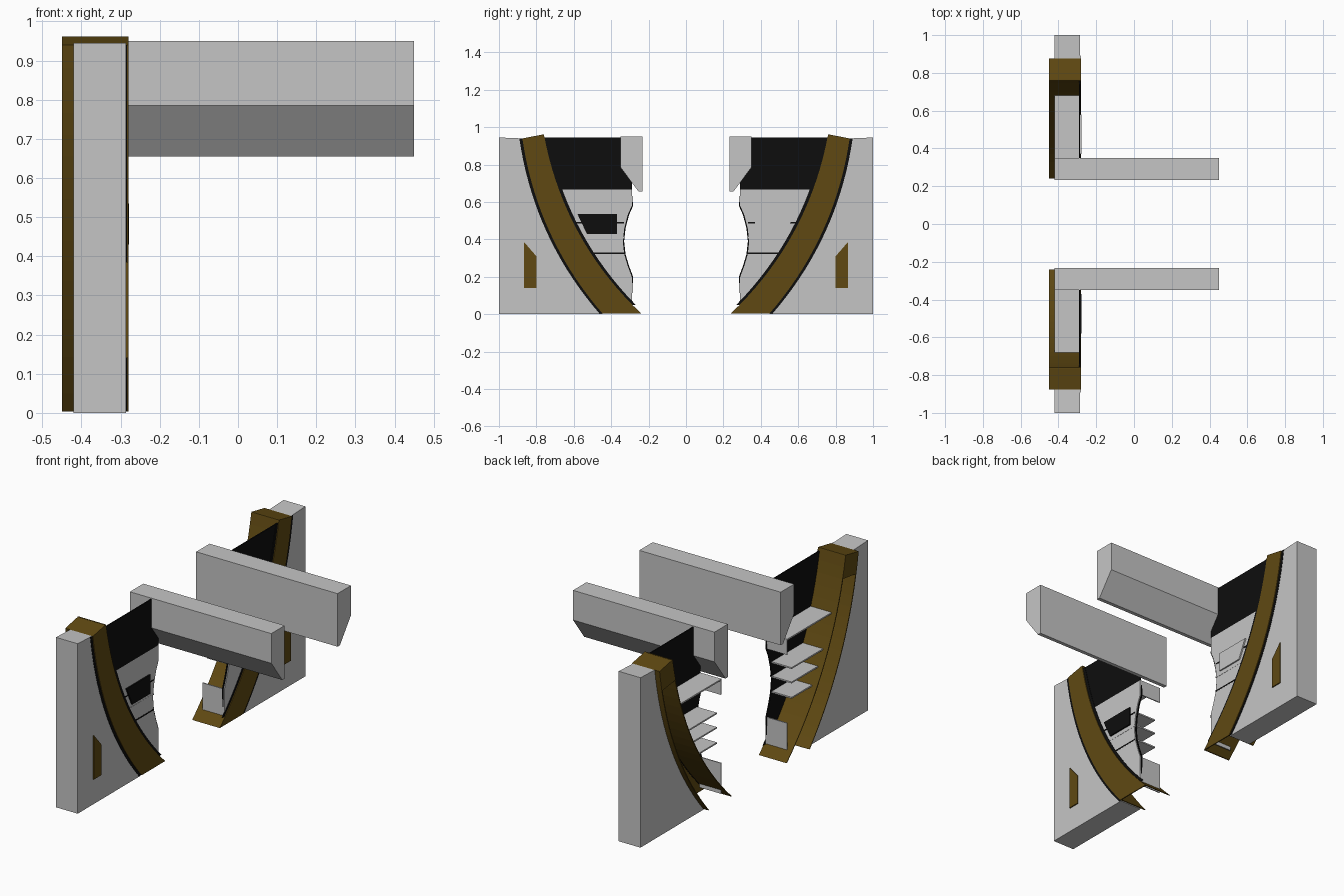
import bpy
import bmesh
from mathutils import Vector

cube = bpy.data.objects.get("Cube")
if cube:
    bpy.data.objects.remove(cube, do_unlink=True)


def material(name, rgb):
    m = bpy.data.materials.new(name)
    m.use_nodes = True
    m.diffuse_color = (*rgb, 1)
    bsdf = next(n for n in m.node_tree.nodes if n.type == 'BSDF_PRINCIPLED')
    bsdf.inputs["Base Color"].default_value = (*rgb, 1)
    return m


GREY = material("light grey", (0.56, 0.56, 0.56))
BROWN = material("dark bronze", (0.115, 0.066, 0.006))
BLACK = material("black", (0.004, 0.004, 0.004))


def prism(name, profile, x0, x1, mat, side):
    """Extrude a (distance from centre, height) outline along x."""
    bm = bmesh.new()
    verts = [bm.verts.new((x0, side * d, z)) for d, z in profile]
    face = bm.faces.new(verts)
    new = bmesh.ops.extrude_face_region(bm, geom=[face])["geom"]
    moved = [v for v in new if isinstance(v, bmesh.types.BMVert)]
    bmesh.ops.translate(bm, verts=moved, vec=(x1 - x0, 0, 0))
    bmesh.ops.recalc_face_normals(bm, faces=bm.faces[:])
    mesh = bpy.data.meshes.new(name)
    bm.to_mesh(mesh)
    bm.free()
    mesh.materials.append(mat)
    obj = bpy.data.objects.new(("front_" if side < 0 else "rear_") + name, mesh)
    bpy.context.scene.collection.objects.link(obj)
    return obj


def rect(d0, d1, z0, z1):
    return [(d0, z0), (d1, z0), (d1, z1), (d0, z1)]


def bow(a, b, sag, steps=18):
    """Curve from a to b bulging outward and down by sag."""
    a, b = Vector(a), Vector(b)
    along = (b - a).normalized()
    out = Vector((-along.y, along.x))
    if out.x < 0:
        out = -out
    pts = []
    for i in range(steps + 1):
        t = i / steps
        p = a.lerp(b, t) + out * (4 * sag * t * (1 - t))
        pts.append((p.x, p.y))
    return pts


def shift(pts, d, top=1.0):
    return [(p + d, min(z, top)) for p, z in pts]


def at_height(pts, h):
    """Distance of a descending curve at height h."""
    for (d0, z0), (d1, z1) in zip(pts, pts[1:]):
        if z1 <= h <= z0:
            return d0 + (d1 - d0) * (z0 - h) / (z0 - z1)
    return pts[-1][0]


outer = bow((0.875, 0.94), (0.447, 0.004), 0.075)
inner = bow((0.76, 0.962), (0.24, 0.004), 0.088)
notch = [(0.29, 0.58), (0.312, 0.53), (0.33, 0.46), (0.338, 0.39),
         (0.33, 0.32), (0.312, 0.26), (0.29, 0.2)]
BACK, FACE = -0.42, -0.286       # depth of the wall
SHELF_TOP = 0.667

for side in (-1, 1):
    # Buttress wall and overhead beam
    prism("wall", [(1, 0), (1, 0.945)] + outer + [(0.447, 0)], BACK, FACE, GREY, side)
    prism("beam", [(0.35, 0.95), (0.232, 0.95), (0.232, 0.655), (0.253, 0.655),
                   (0.35, 0.785)], BACK, 0.45, GREY, side)

    # Arch channel: front plate, two curved sheets, cap and short back plate
    prism("arch_front", outer + inner[::-1], FACE, -0.28, BROWN, side)
    prism("arch_outer_sheet", outer + shift(outer, -0.006)[::-1], -0.45, FACE, BROWN, side)
    prism("arch_inner_sheet", inner + shift(inner, 0.006)[::-1], -0.45, FACE, BROWN, side)
    prism("arch_cap", [outer[0], inner[0], shift(inner, 0.002)[1], shift(outer, -0.002)[1]],
          -0.449, FACE, BROWN, side)
    prism("arch_back_plate", outer[:3] + inner[:3][::-1], -0.45, -0.444, BROWN, side)

    # Black seams along both edges of the arch
    prism("outer_seam", shift(outer, 0.016, 0.945) + shift(outer, -0.01, 0.945)[::-1],
          -0.288, -0.284, BLACK, side)
    prism("inner_seam", shift(inner, 0.01, 0.945)[:-1] + shift(inner, -0.018, 0.945)[:-1][::-1],
          -0.288, -0.284, BLACK, side)

    # Black upper panel
    upper = [p for p in inner if SHELF_TOP < p[1] < 0.945]
    edge = at_height(inner, SHELF_TOP)
    prism("upper_panel", [(0.76, 0.945)] + upper + [(edge, SHELF_TOP), (0.29, SHELF_TOP),
                          (0.29, 0.945)], -0.292, FACE, BLACK, side)

    # Grey lower panel with scooped edge, and its black backing
    lower = [(edge, SHELF_TOP)] + [p for p in inner if 0.07 < p[1] < SHELF_TOP]
    foot = [(0.29, 0.06)]
    scoop = (notch + foot)[::-1] + [(0.29, SHELF_TOP)]
    prism("lower_panel", lower + scoop, -0.291, FACE, GREY, side)
    rim = [(0.29, 0.06)] + shift(notch, -0.007)[::-1] + [(0.29, SHELF_TOP - 0.004)]
    prism("panel_backing", lower + rim, -0.297, -0.291, BLACK, side)

    # Shelves behind the panel, with the seams they leave on its face
    prism("top_shelf", rect(0.29, edge, SHELF_TOP - 0.008, SHELF_TOP), BACK, -0.291, GREY, side)
    for z, mat in ((0.49, BLACK), (0.41, GREY), (0.325, BLACK)):
        d1 = at_height(inner, z)
        prism("shelf", rect(0.328, d1, z - 0.004, z + 0.004), BACK, -0.296, GREY, side)
        prism("panel_seam", rect(0.332, d1, z - 0.004, z + 0.004), -0.288, -0.285, mat, side)

    # Upright returns at the inner edge
    prism("upper_return", rect(0.288, 0.294, 0.58, SHELF_TOP), BACK, -0.288, GREY, side)
    prism("lower_return", rect(0.288, 0.294, 0.03, 0.2), BACK, -0.288, GREY, side)

    # Slanted panel plate and bronze wall plate
    prism("slanted_plate", [(0.58, 0.535), (0.37, 0.535), (0.37, 0.43), (0.53, 0.43)],
          FACE, -0.278, BLACK if side < 0 else GREY, side)
    prism("wall_plate", [(0.865, 0.385), (0.80, 0.31), (0.80, 0.14), (0.865, 0.14)],
          FACE, -0.28, BROWN, side)
